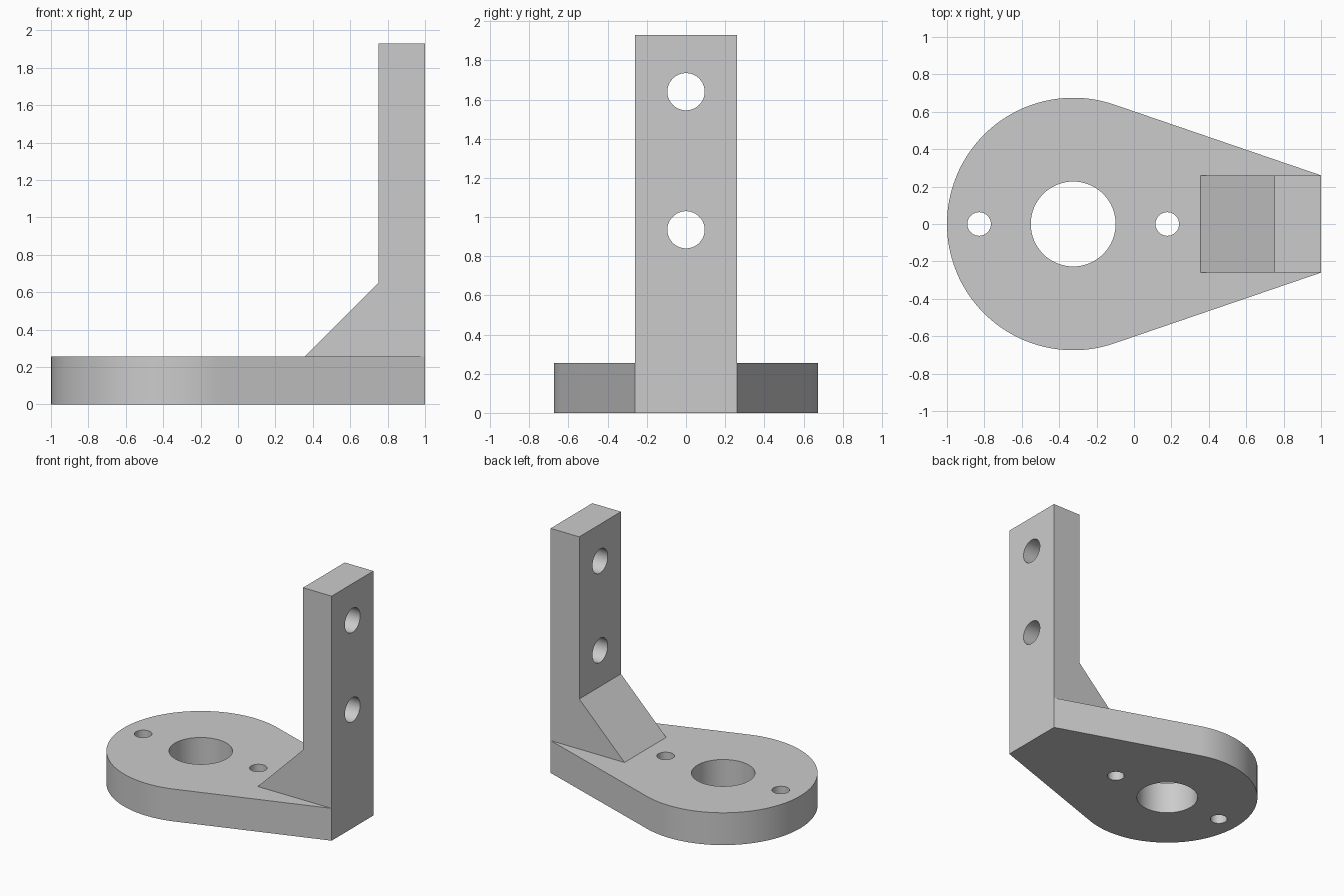
import bpy
import bmesh
import math
from mathutils import Matrix, Vector

default_cube = bpy.data.objects.get("Cube")
if default_cube:
    bpy.data.objects.remove(default_cube, do_unlink=True)

# Plain grey metal
GREY = (0.6, 0.6, 0.6, 1)
metal = bpy.data.materials.new("grey_metal")
metal.use_nodes = True
metal.diffuse_color = GREY
metal.node_tree.nodes["Principled BSDF"].inputs["Base Color"].default_value = GREY

# Main dimensions
THICK = 0.255
HALF_WIDTH = 0.26
HEIGHT = 1.93
ROUND_X, ROUND_R = -0.325, 0.675
END_X = 1.0


def make_object(name, bm):
    bmesh.ops.recalc_face_normals(bm, faces=bm.faces)
    mesh = bpy.data.meshes.new(name)
    bm.to_mesh(mesh)
    bm.free()
    mesh.materials.append(metal)
    obj = bpy.data.objects.new(name, mesh)
    bpy.context.collection.objects.link(obj)
    return obj


def extrude_profile(name, points, offset):
    bm = bmesh.new()
    face = bm.faces.new([bm.verts.new(p) for p in points])
    grown = bmesh.ops.extrude_face_region(bm, geom=[face], use_keep_orig=True)
    moved = [v for v in grown["geom"] if isinstance(v, bmesh.types.BMVert)]
    bmesh.ops.translate(bm, verts=moved, vec=offset)
    return make_object(name, bm)


def drill(name, centre, radius, axis):
    bm = bmesh.new()
    turn = Vector((0, 0, 1)).rotation_difference(Vector(axis)).to_matrix().to_4x4()
    bmesh.ops.create_cone(bm, cap_ends=True, segments=64, radius1=radius,
                          radius2=radius, depth=0.8,
                          matrix=Matrix.Translation(centre) @ turn)
    return make_object(name, bm)


def combine(target, tool, operation):
    mod = target.modifiers.new(operation.lower(), "BOOLEAN")
    mod.operation = operation
    mod.solver = "EXACT"
    mod.object = tool
    bpy.context.view_layer.objects.active = target
    bpy.ops.object.modifier_apply(modifier=mod.name)
    bpy.data.objects.remove(tool, do_unlink=True)


# Teardrop base: round end with straight tangents to the narrow end
reach = END_X - ROUND_X
tangent = math.atan2(HALF_WIDTH, reach) + math.acos(ROUND_R / math.hypot(reach, HALF_WIDTH))
STEPS = 80
outline = [(END_X, -HALF_WIDTH, 0), (END_X, HALF_WIDTH, 0)]
for i in range(STEPS + 1):
    a = tangent + (2 * math.pi - 2 * tangent) * i / STEPS
    outline.append((ROUND_X + ROUND_R * math.cos(a), ROUND_R * math.sin(a), 0))
bracket = extrude_profile("mounting_bracket", outline, (0, 0, THICK))

# Upright arm with its sloping gusset
side = [(0.355, THICK), (END_X, THICK), (END_X, HEIGHT), (0.75, HEIGHT), (0.75, 0.65)]
arm = extrude_profile("upright_arm", [(x, -HALF_WIDTH, z) for x, z in side],
                      (0, 2 * HALF_WIDTH, 0))
combine(bracket, arm, "UNION")

# Shaft bore and fixing holes through the base
for x, r in ((ROUND_X, 0.227), (-0.828, 0.063), (0.178, 0.063)):
    combine(bracket, drill("base_hole", (x, 0, THICK / 2), r, (0, 0, 1)), "DIFFERENCE")

# Bolt holes through the upright arm
for z in (0.935, 1.64):
    combine(bracket, drill("arm_hole", (0.875, 0, z), 0.095, (1, 0, 0)), "DIFFERENCE")

# Merge flush faces, then smooth the round walls
bm = bmesh.new()
bm.from_mesh(bracket.data)
bmesh.ops.remove_doubles(bm, verts=bm.verts, dist=0.0001)
bmesh.ops.dissolve_limit(bm, angle_limit=0.002, verts=bm.verts, edges=bm.edges)
bm.to_mesh(bracket.data)
bm.free()
bpy.ops.object.select_all(action="DESELECT")
bracket.select_set(True)
bpy.context.view_layer.objects.active = bracket
bpy.ops.object.shade_smooth_by_angle(angle=math.radians(15))
